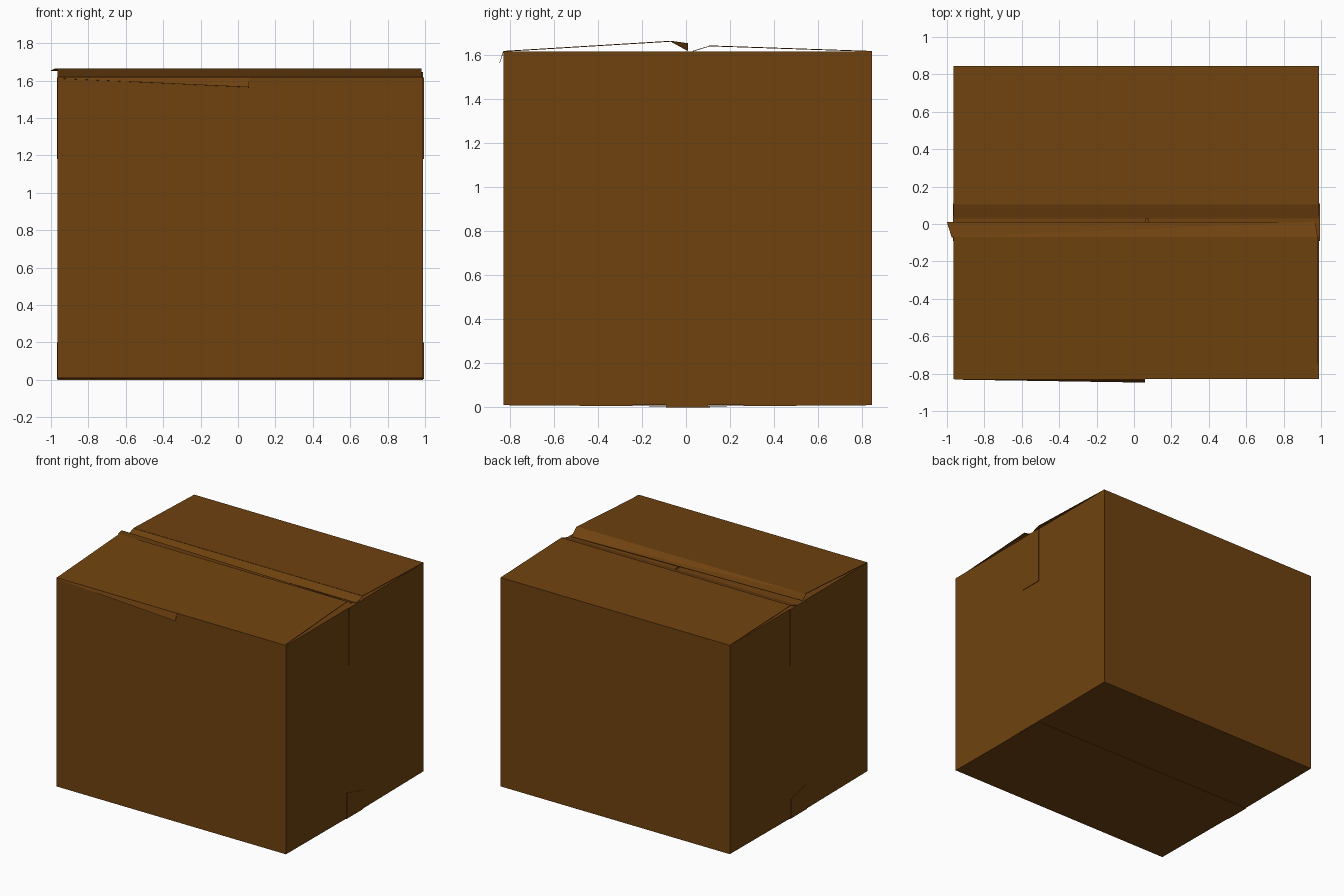
import bpy
from mathutils import Vector

cube = bpy.data.objects.get("Cube")
if cube:
    bpy.data.objects.remove(cube, do_unlink=True)

cardboard = bpy.data.materials.new("cardboard_brown")
cardboard.use_nodes = True
COLOUR = (0.162, 0.055, 0.005, 1)
cardboard.diffuse_color = COLOUR
cardboard.node_tree.nodes["Principled BSDF"].inputs["Base Color"].default_value = COLOUR

X0, X1, Y0, Y1 = -0.965, 0.99, -0.83, 0.845
BOTTOM, TOP = 0.01, 1.617
MIDX = 0.07


def sheet(name, corners, away, thick=0.004):
    """Thin card panel from its outer corners; 'away' points outward."""
    pts = [Vector(c) for c in corners]
    normal = (pts[1] - pts[0]).cross(pts[2] - pts[0]).normalized()
    if normal.dot(Vector(away)) < 0:
        pts.reverse()
        normal = -normal
    n = len(pts)
    inner = [p - normal * thick for p in pts]
    faces = [tuple(range(n)), tuple(reversed(range(n, 2 * n)))]
    for i in range(n):
        j = (i + 1) % n
        faces.append((i, i + n, j + n, j))
    mesh = bpy.data.meshes.new(name)
    mesh.from_pydata(pts + inner, [], faces)
    mesh.materials.append(cardboard)
    obj = bpy.data.objects.new(name, mesh)
    bpy.context.collection.objects.link(obj)
    return obj


def span(name, a, b, away, x0=X0, x1=X1, thick=0.004):
    """Panel running along x between two (y, z) edges."""
    return sheet(name, [(x0, *a), (x1, *a), (x1, *b), (x0, *b)], away, thick)


UP, DOWN = (0, 0, 1), (0, 0, -1)

# Four side walls
span("front_wall", (Y0, BOTTOM), (Y0, TOP), (0, -1, 0))
span("back_wall", (Y1, BOTTOM), (Y1, TOP), (0, 1, 0))
for side, x, d in (("left", X1, 1), ("right", X0, -1)):
    sheet(side + "_wall", [(x, Y0, BOTTOM), (x, Y1, BOTTOM), (x, Y1, TOP), (x, Y0, TOP)], (d, 0, 0))
    # Short inner flaps closing the top, with a hairline gap between them
    edge = MIDX + d * 0.006
    sheet(side + "_inner_flap", [(x, Y0, TOP), (x, Y1, TOP), (edge, Y1, TOP), (edge, Y0, TOP)], UP)
    # Tape ends folded down and up over the side walls
    t = x + d * 0.004
    sheet(side + "_upper_tape_end", [(t, -0.07, 1.18), (t, 0.11, 1.18), (t, 0.11, TOP), (t, -0.07, TOP)], (d, 0, 0))
    sheet(side + "_lower_tape_end", [(t, -0.09, 0.005), (t, 0.1, 0.005), (t, 0.1, 0.15), (t, -0.09, 0.2)], (d, 0, 0))

# Long outer top flaps, slightly lifted
span("front_top_flap", (Y0, 1.62), (-0.07, 1.666), UP, X0, 0.98)
span("back_top_flap", (Y1, 1.62), (0.105, 1.645), UP)

# Torn tape along the top opening
tape = [(-0.975, -0.07, 1.666), (0.982, -0.07, 1.666), (0.97, 0.01, 1.622)]
sheet("front_tape_low_half", tape, UP, 0.003)
sheet("front_tape_high_half", [tape[0], tape[2], (-1.0, 0.01, 1.655)], UP, 0.003)
span("back_tape", (0.105, 1.643), (0.03, 1.62), UP, thick=0.003)

# Loose strip peeling off the top front edge
sheet("peeling_strip", [(-0.96, Y0 - 0.001, 1.618), (0.06, Y0 - 0.001, 1.618),
                        (0.06, -0.848, 1.565), (-0.96, Y0 - 0.002, 1.612)], (0, -1, 0), 0.002)

# Bottom flaps sagging to the middle seam, and the tape across it
span("front_bottom_flap", (Y0, BOTTOM), (0.008, 0.004), DOWN)
span("back_bottom_flap", (Y1, BOTTOM), (0.012, 0.004), DOWN)
span("bottom_tape", (-0.09, 0.0), (0.11, 0.0), DOWN)
